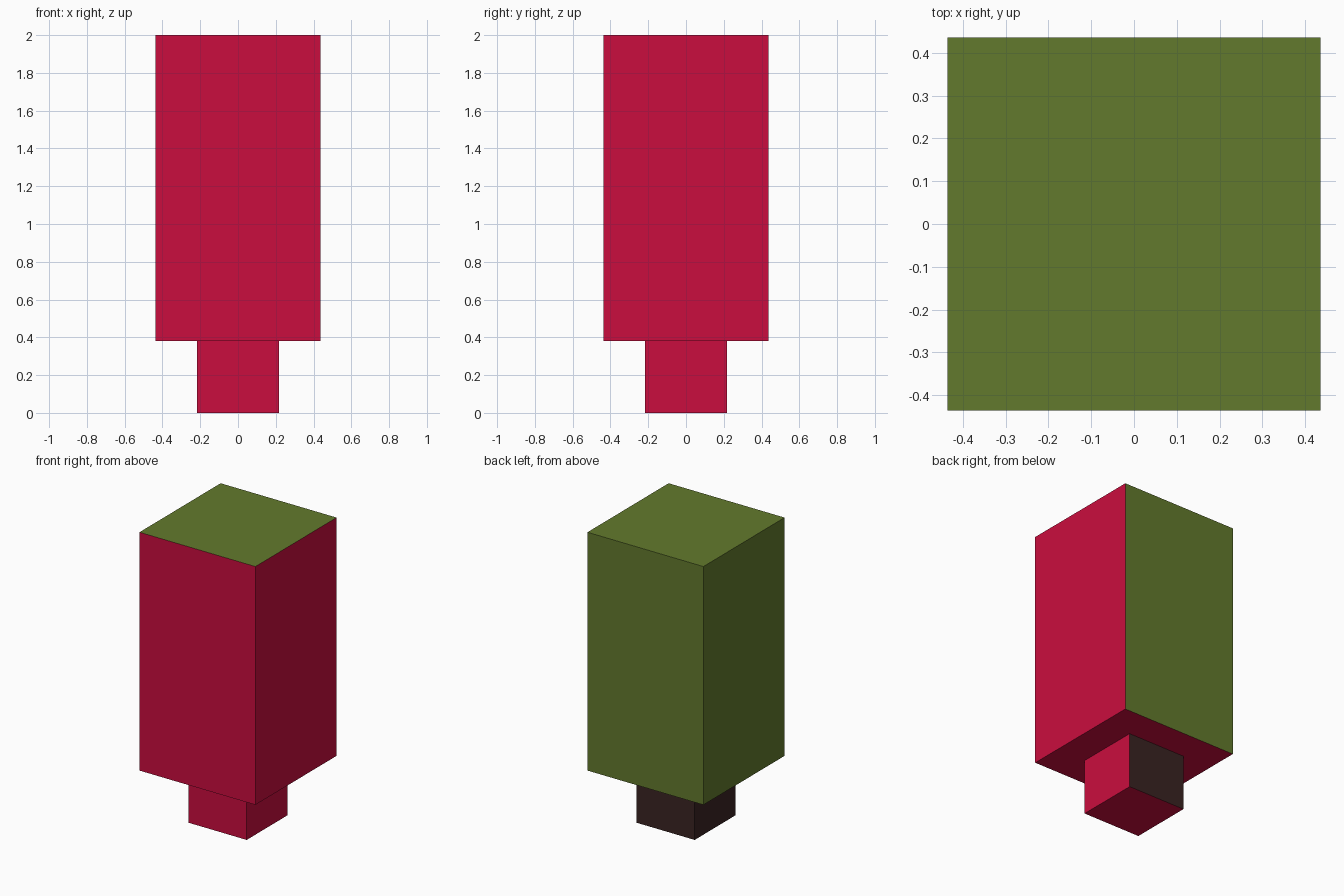
import bpy, bmesh
from mathutils import Matrix

if "Cube" in bpy.data.objects:
    bpy.data.objects.remove(bpy.data.objects["Cube"])


def material(name, rgb):
    m = bpy.data.materials.new(name)
    m.diffuse_color = (*rgb, 1)
    m.use_nodes = True
    m.node_tree.nodes["Principled BSDF"].inputs["Base Color"].default_value = m.diffuse_color
    return m


crimson = material("crimson", (0.59, 0.004, 0.049))
olive = material("olive_green", (0.124, 0.194, 0.026))
brown = material("dark_brown", (0.042, 0.017, 0.016))


def two_tone_block(name, half, z0, z1, second, open_top=False):
    """Block that is crimson in front, right and below, second colour elsewhere."""
    bm = bmesh.new()
    bmesh.ops.create_cube(bm, size=1, matrix=Matrix.Translation((0, 0, (z0 + z1) / 2))
                          @ Matrix.Diagonal((2 * half, 2 * half, z1 - z0, 1)))
    bm.normal_update()
    for f in list(bm.faces):
        n = f.normal
        f.material_index = 1 if (n.x < -0.5 or n.y > 0.5 or n.z > 0.5) else 0
        if open_top and n.z > 0.5:
            bmesh.ops.delete(bm, geom=[f], context='FACES_ONLY')
    mesh = bpy.data.meshes.new(name)
    bm.to_mesh(mesh)
    bm.free()
    mesh.materials.append(crimson)
    mesh.materials.append(second)
    bpy.context.collection.objects.link(bpy.data.objects.new(name, mesh))


# Large upper block, and the small stem that carries it (its top is covered)
two_tone_block("upper_block", 0.436, 0.38, 2.0, olive)
two_tone_block("stem", 0.218, 0.0, 0.38, brown, open_top=True)
